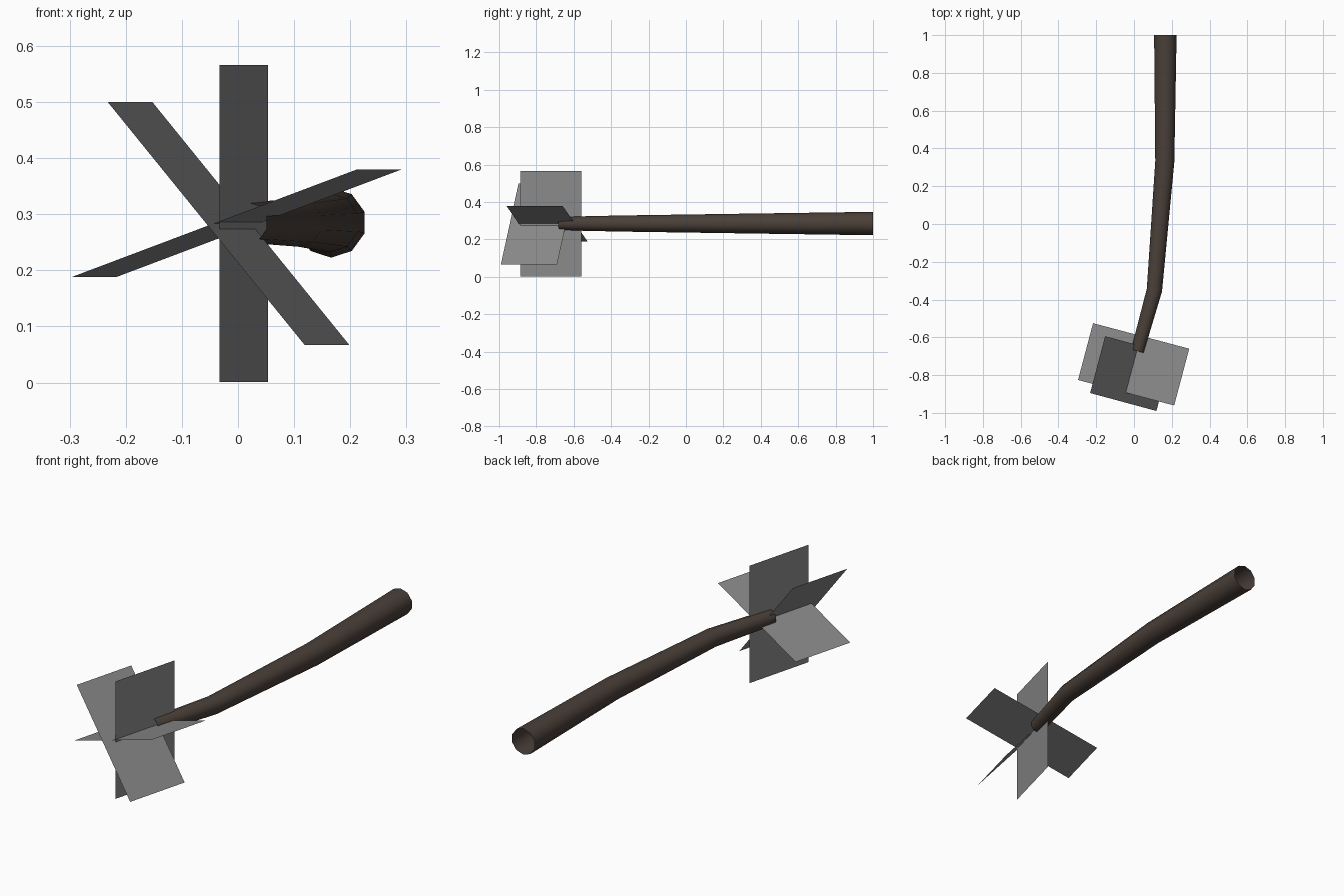
import bpy, math
from mathutils import Vector

if "Cube" in bpy.data.objects:
    bpy.data.objects.remove(bpy.data.objects["Cube"])


def material(name, color):
    m = bpy.data.materials.new(name)
    m.diffuse_color = (*color, 1)
    m.use_nodes = True
    m.node_tree.nodes["Principled BSDF"].inputs["Base Color"].default_value = m.diffuse_color
    return m


def add_mesh(name, verts, faces, mat):
    me = bpy.data.meshes.new(name)
    me.from_pydata(verts, [], faces)
    me.materials.append(mat)
    ob = bpy.data.objects.new(name, me)
    bpy.context.collection.objects.link(ob)
    return ob


bark = material("bark_brown", (0.068, 0.050, 0.040))
leaf = material("leaf_grey", (0.25, 0.25, 0.25))

# Branch: open ten-sided tapering tube with two bends (x, y, radius)
SIDES, Z = 10, 0.285
path = [(0.018, -0.673, 0.036), (0.108, -0.35, 0.043),
        (0.163, 0.33, 0.053), (0.166, 1.0, 0.0625)]
pts = [Vector((x, y, Z)) for x, y, r in path]
verts, faces = [], []
for i, p in enumerate(pts):
    # each ring is square to the averaged direction; the thick end faces straight back
    before = (p - pts[i - 1]).normalized() if i > 0 else Vector()
    after = (pts[i + 1] - p).normalized() if i < len(pts) - 1 else Vector()
    along = (before + after).normalized() if i < len(pts) - 1 else Vector((0, 1, 0))
    side = along.cross(Vector((0, 0, 1))).normalized()
    for k in range(SIDES):
        a = math.pi / 2 + math.tau * k / SIDES
        verts.append(p + path[i][2] * (math.cos(a) * side + math.sin(a) * Vector((0, 0, 1))))
for i in range(len(pts) - 1):
    for k in range(SIDES):
        n = (k + 1) % SIDES
        a, b = i * SIDES, (i + 1) * SIDES
        faces.append((a + k, b + k, b + n, a + n))
for_branch = [tuple(reversed(f)) for f in faces]
branch = add_mesh("branch", verts, for_branch, bark)
branch.data.validate()
bpy.context.view_layer.objects.active = branch
branch.select_set(True)
bpy.ops.object.mode_set(mode='EDIT')
bpy.ops.mesh.select_all(action='SELECT')
bpy.ops.mesh.normals_make_consistent(inside=False)
bpy.ops.object.mode_set(mode='OBJECT')
bpy.ops.object.shade_smooth_by_angle(angle=math.radians(50))

# Leaf cards: three crossed sheets along the twig direction (centre, half width vector)
half_len = Vector((0.041, 0.155, 0))
cards = {
    "upright_leaf_card": ((0.01, -0.7225, 0.2835), (0, 0, 0.2825)),
    "steep_leaf_card": ((-0.017, -0.792, 0.2835), (0.1755, -0.0475, -0.2165)),
    "flat_leaf_card": ((-0.002, -0.743, 0.284), (0.2545, -0.0675, 0.096)),
}
for name, (c, w) in cards.items():
    c, w = Vector(c), Vector(w)
    d = half_len * (1.05 if name == "upright_leaf_card" else 0.97)
    quad = (0, 3, 2, 1) if name == "upright_leaf_card" else (0, 1, 2, 3)
    add_mesh(name, [c - w - d, c + w - d, c + w + d, c - w + d], [quad], leaf)
